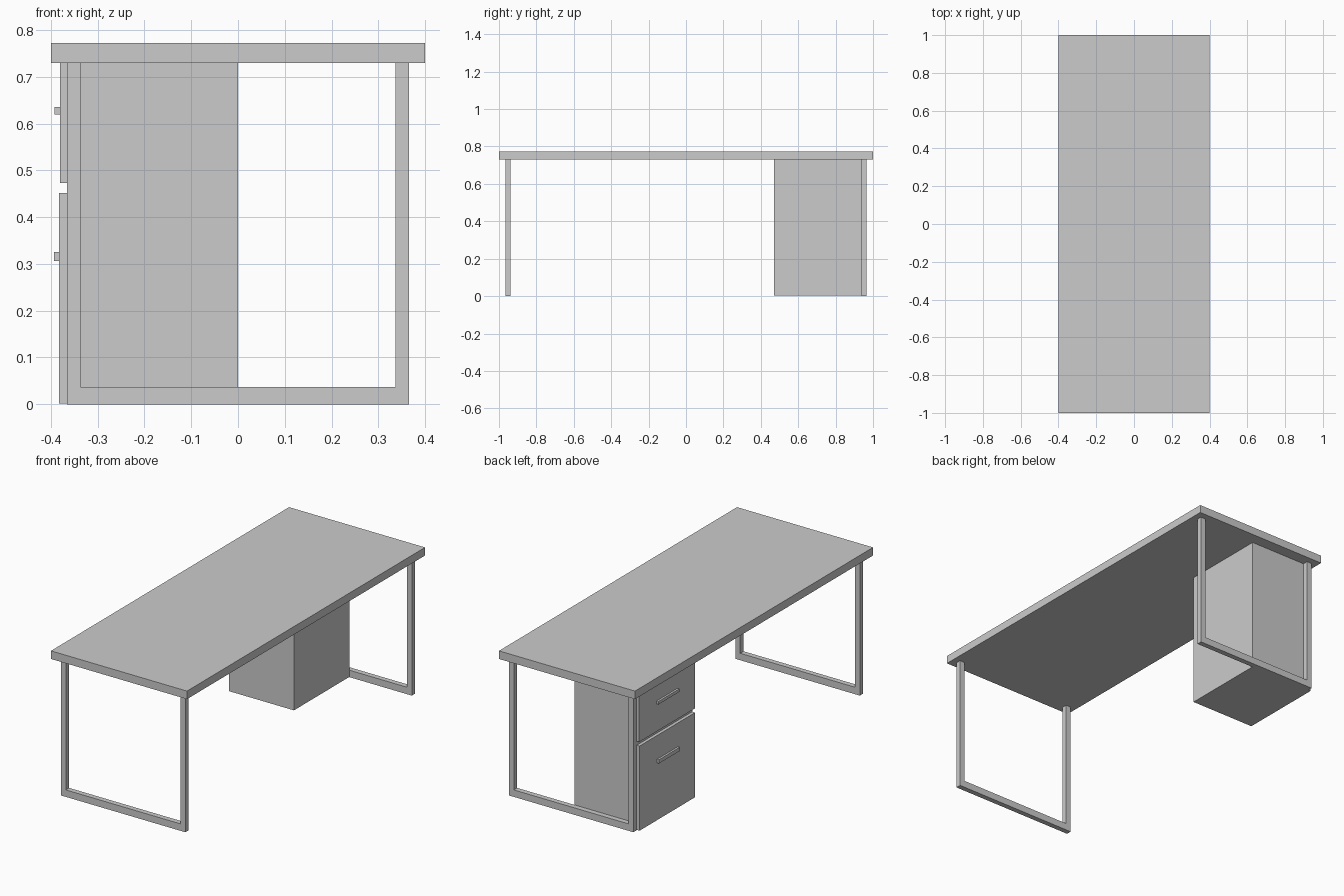
import bpy, bmesh

if "Cube" in bpy.data.objects:
    bpy.data.objects.remove(bpy.data.objects["Cube"])


def prism(name, profile, y0, y1):
    """Extrude an x-z outline from y0 to y1."""
    bm = bmesh.new()
    face = bm.faces.new([bm.verts.new((x, y0, z)) for x, z in profile])
    ext = bmesh.ops.extrude_face_region(bm, geom=[face])
    moved = [v for v in ext["geom"] if isinstance(v, bmesh.types.BMVert)]
    bmesh.ops.translate(bm, verts=moved, vec=(0, y1 - y0, 0))
    bmesh.ops.recalc_face_normals(bm, faces=bm.faces)
    mesh = bpy.data.meshes.new(name)
    bm.to_mesh(mesh)
    bm.free()
    obj = bpy.data.objects.new(name, mesh)
    bpy.context.collection.objects.link(obj)
    return obj


def box(name, x0, x1, y0, y1, z0, z1):
    return prism(name, [(x0, z0), (x1, z0), (x1, z1), (x0, z1)], y0, y1)


TOP_Z = 0.73           # underside of the tabletop
OUT, INN = 0.366, 0.337  # leg frame outer and inner half widths
LEG_IN, LEG_OUT = 0.937, 0.965
CAB_Y = 0.47           # inner side of the cabinet

# Tabletop
box("tabletop", -0.4, 0.4, -1, 1, TOP_Z, 0.773)

# U-shaped leg frames at both ends
u_shape = [(-OUT, 0), (OUT, 0), (OUT, TOP_Z), (INN, TOP_Z),
           (INN, 0.037), (-INN, 0.037), (-INN, TOP_Z), (-OUT, TOP_Z)]
for side, s in (("front", -1), ("back", 1)):
    prism(side + "_leg_frame", u_shape, s * LEG_IN, s * LEG_OUT)

# Cabinet body
box("cabinet", -OUT, 0, CAB_Y, LEG_IN, 0.002, TOP_Z)

# Drawer fronts with bar handles: front x, bottom z, top z, handle bottom and top z
drawers = {"upper": (-0.381, 0.473, TOP_Z, 0.620, 0.636),
           "lower": (-0.383, 0.002, 0.452, 0.306, 0.326)}
for name, (x, z0, z1, h0, h1) in drawers.items():
    box(name + "_drawer_front", x, -OUT, CAB_Y, LEG_IN, z0, z1)
    box(name + "_drawer_handle", x - 0.011, x, 0.616, 0.79, h0, h1)
